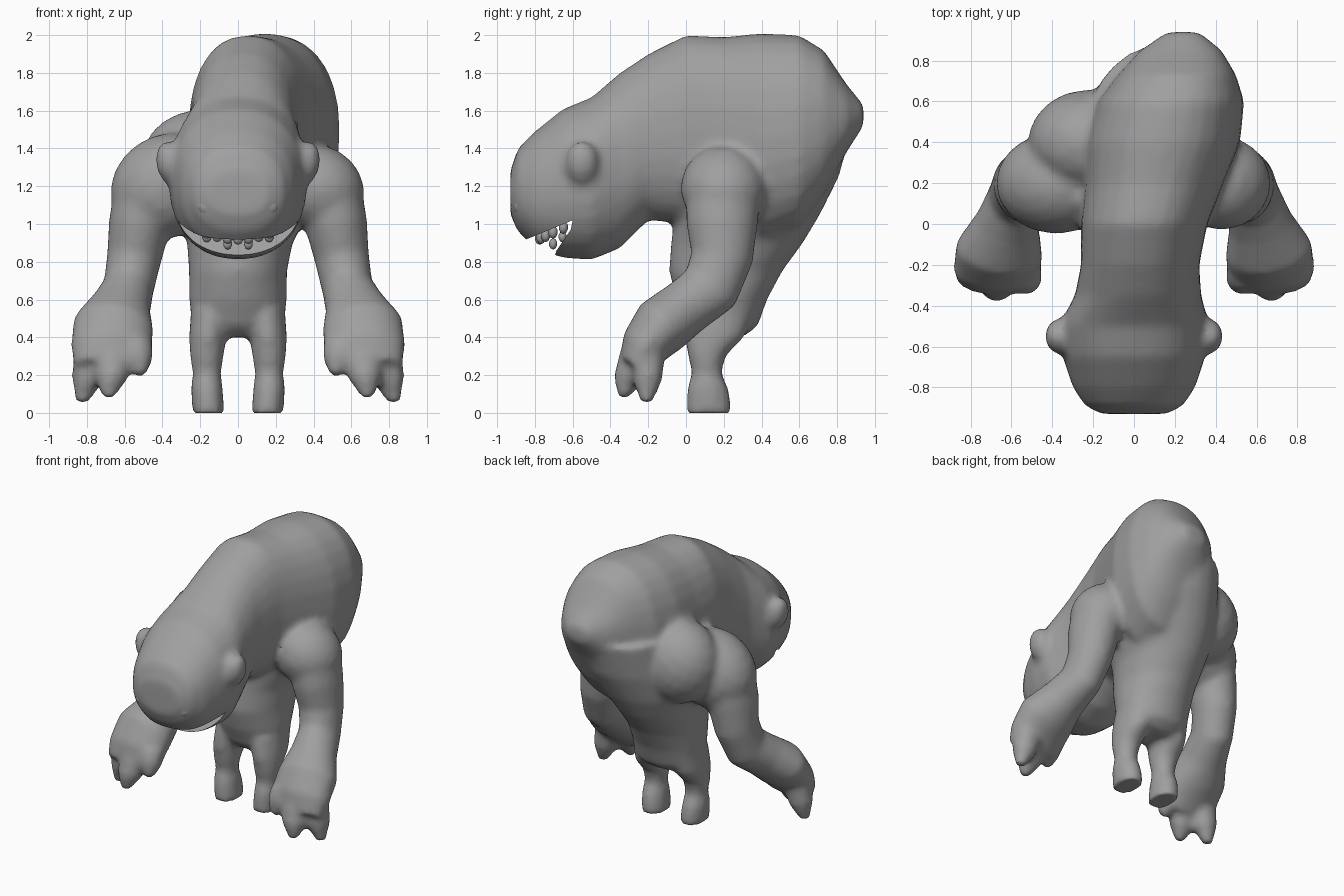
import bpy, bmesh, math
from mathutils import Vector, Matrix

if "Cube" in bpy.data.objects:
    bpy.data.objects.remove(bpy.data.objects["Cube"])

grey = bpy.data.materials.new("grey_skin")
grey.use_nodes = True
COLOUR = (0.35, 0.35, 0.35, 1)
grey.diffuse_color = COLOUR
grey.node_tree.nodes["Principled BSDF"].inputs["Base Color"].default_value = COLOUR


def loft(bm, sections, axis=None, power=2.0, sides=28):
    """Closed tube through oval sections (x, y, z, half width, half depth)."""
    pts = [Vector(s[:3]) for s in sections]
    rings = []
    for i, s in enumerate(sections):
        t = Vector(axis) if axis else pts[min(i + 1, len(pts) - 1)] - pts[max(i - 1, 0)]
        t.normalize()
        side = (Vector((1, 0, 0)) - t * t.x).normalized()
        up = t.cross(side)
        ring = []
        for k in range(sides):
            a = math.tau * k / sides
            c, d = math.cos(a), math.sin(a)
            u = math.copysign(abs(c) ** (2 / power), c) * s[3]
            v = math.copysign(abs(d) ** (2 / power), d) * s[4]
            ring.append(bm.verts.new(pts[i] + side * u + up * v))
        rings.append(ring)
    for a, b in zip(rings, rings[1:]):
        for k in range(sides):
            n = (k + 1) % sides
            bm.faces.new((a[k], a[n], b[n], b[k]))
    bm.faces.new(rings[0][::-1])
    bm.faces.new(rings[-1])


def blob(bm, centre, radii, turn=0.0, axis='Y', detail=20):
    m = (Matrix.Translation(centre) @ Matrix.Rotation(turn, 4, axis)
         @ Matrix.Diagonal((*radii, 1)))
    bmesh.ops.create_uvsphere(bm, u_segments=detail, v_segments=detail // 2, radius=1, matrix=m)


def make_object(name, bm):
    bmesh.ops.recalc_face_normals(bm, faces=bm.faces)
    me = bpy.data.meshes.new(name)
    bm.to_mesh(me)
    bm.free()
    me.materials.append(grey)
    ob = bpy.data.objects.new(name, me)
    bpy.context.collection.objects.link(ob)
    return ob


def smooth(ob, angle):
    bpy.ops.object.select_all(action='DESELECT')
    ob.select_set(True)
    bpy.context.view_layer.objects.active = ob
    bpy.ops.object.convert(target='MESH')
    bpy.ops.object.shade_smooth_by_angle(angle=math.radians(angle))


bm = bmesh.new()

# Head, neck and hump: y, bottom, top, centre x, half width
spine = [(-.93, 1.05, 1.28, 0, .16), (-.89, .96, 1.4, 0, .24), (-.8, .87, 1.49, 0, .30),
         (-.65, .82, 1.61, 0, .35), (-.5, .81, 1.67, 0, .37), (-.35, .87, 1.8, .02, .31),
         (-.2, 1.02, 1.9, .03, .29), (0, 1.0, 2.0, .05, .31), (.2, .95, 1.99, .1, .34),
         (.4, .9, 2.01, .14, .38), (.6, .98, 2.0, .18, .36), (.73, 1.15, 1.92, .21, .29),
         (.85, 1.38, 1.74, .23, .2), (.94, 1.52, 1.63, .24, .08)]
loft(bm, [(x, y, (lo + hi) / 2, w, (hi - lo) / 2) for y, lo, hi, x, w in spine],
     axis=(0, 1, 0), power=2.25)

# Lower torso: z, front, back, centre x, half width
trunk = [(.4, .08, .3, 0, .17), (.46, .01, .38, 0, .24), (.6, -.05, .43, 0, .26),
         (.75, -.09, .51, 0, .26), (.9, -.08, .62, .01, .28), (1.05, -.06, .71, .04, .33),
         (1.25, -.04, .81, .1, .37), (1.5, 0, .88, .13, .36)]
loft(bm, [(x, (f + b) / 2, z, w, (b - f) / 2) for z, f, b, x, w in trunk], axis=(0, 0, 1))

# Shoulders and the wider back on the right
blob(bm, (-.38, .2, 1.2), (.31, .25, .27), -.6)
blob(bm, (-.22, .4, 1.3), (.3, .26, .3), -.6)
blob(bm, (.43, .2, 1.19), (.25, .23, .22), .6)

for s in (-1, 1):
    # Arm and palm
    loft(bm, [(s * .42, .22, 1.34, .12, .12), (s * .48, .2, 1.22, .17, .2),
              (s * .52, .19, 1.0, .165, .19), (s * .55, .19, .82, .145, .165),
              (s * .58, .13, .66, .135, .16), (s * .62, 0, .56, .16, .15),
              (s * .66, -.13, .46, .215, .16), (s * .67, -.22, .35, .215, .13),
              (s * .67, -.27, .25, .2, .09)])
    # Fingers
    for x, y, z, tx, ty, tz in ((.77, -.2, .3, .83, -.21, .05), (.66, -.27, .28, .69, -.34, .08),
                                (.55, -.24, .36, .51, -.31, .2)):
        loft(bm, [(s * x, y, z, .1, .09), (s * (x + tx) / 2, (y + ty) / 2, (z + tz) / 2, .085, .08),
                  (s * tx, ty, tz, .03, .03)], sides=16)
    # Leg and foot
    loft(bm, [(s * .14, .18, .55, .11, .18), (s * .16, .15, .4, .1, .16),
              (s * .165, .11, .3, .09, .1), (s * .165, .11, .21, .075, .08),
              (s * .165, .115, .13, .085, .11), (s * .16, .12, .06, .085, .12),
              (s * .155, .12, -.02, .085, .12)], axis=(0, 0, 1), sides=20)
    # Ear
    blob(bm, (s * .36, -.55, 1.32), (.075, .09, .12), s * .2)

body = make_object("body", bm)
remesh = body.modifiers.new("blend", 'REMESH')
remesh.mode = 'VOXEL'
remesh.voxel_size = .022
relax = body.modifiers.new("relax", 'SMOOTH')
relax.factor = .5
relax.iterations = 8

# Mouth opening cut between the jaws
bm = bmesh.new()
wedge = [(-1.0, .86), (-.83, .925), (-.6, 1.02), (-.61, .97), (-.685, .86), (-.72, .75), (-1.0, .75)]
face = bm.faces.new([bm.verts.new((-.6, y, z)) for y, z in wedge])
side = bmesh.ops.extrude_face_region(bm, geom=[face])
bmesh.ops.translate(bm, vec=(1.2, 0, 0),
                    verts=[v for v in side["geom"] if isinstance(v, bmesh.types.BMVert)])
cutter = make_object("mouth_cutter", bm)
cutter.hide_render = True
cut = body.modifiers.new("mouth", 'BOOLEAN')
cut.operation = 'DIFFERENCE'
cut.object = cutter
smooth(body, 40)
bpy.data.objects.remove(cutter)
for v in body.data.vertices:
    v.co.z = max(v.co.z, 0)

# Teeth along both jaws
bm = bmesh.new()
for i in range(-4, 5):
    x = i * .055
    back = 2.6 * x * x
    blob(bm, (x, -.775 + back, .925 + back * .45), (.03, .025, .035), detail=10)
    if i % 2:
        blob(bm, (x, -.71 + back * .8, .89 + back * .6), (.025, .022, .03), detail=10)
smooth(make_object("teeth", bm), 60)

# Eyes
for name, s in (("right_eye", -1), ("left_eye", 1)):
    bm = bmesh.new()
    blob(bm, (s * .157, -.875, 1.097), (.066, .04, .058), -s * .35, detail=14)
    smooth(make_object(name, bm), 60)
